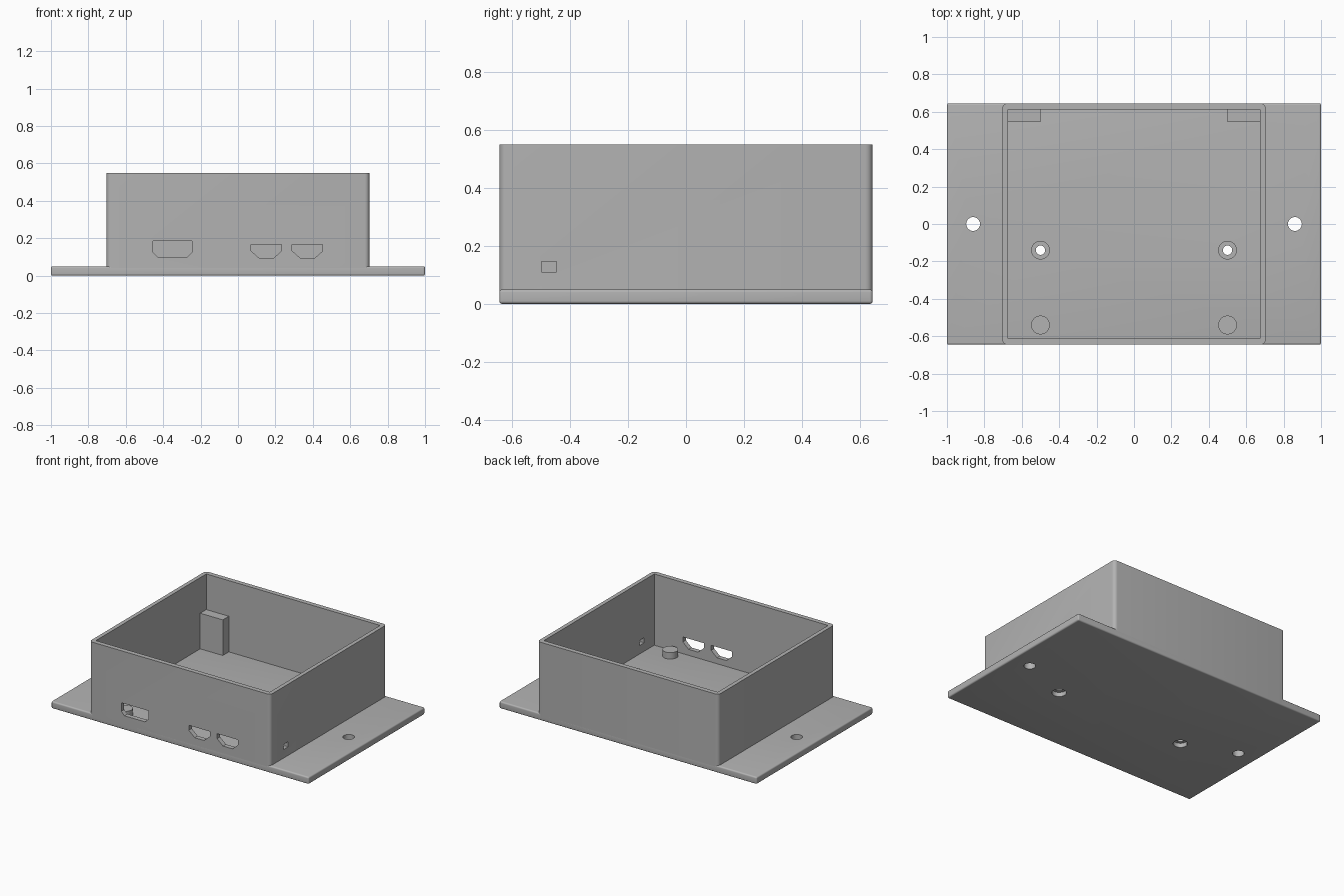
import bpy, bmesh, math
from mathutils import Matrix, Vector

if "Cube" in bpy.data.objects:
    bpy.data.objects.remove(bpy.data.objects["Cube"], do_unlink=True)

grey = bpy.data.materials.new("plain_grey")
grey.use_nodes = True
colour = (0.45, 0.45, 0.45, 1)
grey.diffuse_color = colour
grey.node_tree.nodes["Principled BSDF"].inputs["Base Color"].default_value = colour


def make(name, bm):
    bmesh.ops.recalc_face_normals(bm, faces=bm.faces)
    mesh = bpy.data.meshes.new(name)
    bm.to_mesh(mesh)
    bm.free()
    mesh.materials.append(grey)
    ob = bpy.data.objects.new(name, mesh)
    bpy.context.collection.objects.link(ob)
    return ob


def block(name, low, high, radius=0, upright_only=False):
    low, high = Vector(low), Vector(high)
    bm = bmesh.new()
    size = Matrix.Diagonal((*(high - low), 1))
    bmesh.ops.create_cube(bm, size=1, matrix=Matrix.Translation((low + high) / 2) @ size)
    if radius:
        edges = [e for e in bm.edges if not upright_only
                 or abs(e.verts[0].co.z - e.verts[1].co.z) > 0.1]
        bmesh.ops.bevel(bm, geom=edges, offset=radius, segments=5,
                        profile=0.5, affect='EDGES')
    return make(name, bm)


def cylinder(name, x, y, radius, z0, z1):
    bm = bmesh.new()
    bmesh.ops.create_cone(bm, cap_ends=True, segments=40, radius1=radius,
                          radius2=radius, depth=z1 - z0,
                          matrix=Matrix.Translation((x, y, (z0 + z1) / 2)))
    return make(name, bm)


def port(x0, x1, z0, z1, cx, cz):
    # Connector outline with clipped lower corners, run through the front wall
    outline = [(x0, z1), (x1, z1), (x1, z0 + cz), (x1 - cx, z0),
               (x0 + cx, z0), (x0, z0 + cz)]
    bm = bmesh.new()
    face = bm.faces.new([bm.verts.new((x, -0.7, z)) for x, z in outline])
    out = bmesh.ops.extrude_face_region(bm, geom=[face])
    bmesh.ops.translate(bm, vec=(0, 0.15, 0),
                        verts=[v for v in out["geom"] if isinstance(v, bmesh.types.BMVert)])
    return make("port_cutter", bm)


def cut(ob, cutters):
    bpy.context.view_layer.objects.active = ob
    for c in cutters:
        c.hide_render = True
        mod = ob.modifiers.new("cut", 'BOOLEAN')
        mod.operation, mod.solver, mod.object = 'DIFFERENCE', 'EXACT', c
        bpy.ops.object.modifier_apply(modifier=mod.name)
        bpy.data.objects.remove(c, do_unlink=True)


# Mounting plate with outer screw holes and counterbored inner holes
plate = block("base_plate", (-1, -0.645, 0), (1, 0.645, 0.05), 0.01)
holes = []
for s in (-1, 1):
    holes += [cylinder("hole", s * 0.86, 0, 0.037, -0.1, 0.2),
              cylinder("hole", s * 0.5, -0.14, 0.046, -0.1, 0.03),
              cylinder("hole", s * 0.5, -0.14, 0.025, -0.1, 0.2)]
cut(plate, holes)

# Open-topped enclosure walls with connector openings
walls = block("enclosure_walls", (-0.703, -0.645, 0.01), (0.703, 0.645, 0.55), 0.025, True)
cut(walls, [
    block("cavity", (-0.675, -0.612, -0.1), (0.675, 0.612, 0.8)),
    port(-0.455, -0.245, 0.1, 0.185, 0.025, 0.025),
    port(0.07, 0.233, 0.092, 0.167, 0.045, 0.04),
    port(0.29, 0.453, 0.092, 0.167, 0.045, 0.04),
    block("side_slot", (0.6, -0.5, 0.11), (0.8, -0.447, 0.146)),
])

parts = [plate, walls]
for side, s in (("right", -1), ("left", 1)):
    # Rear corner support posts
    xs = sorted((s * 0.5, s * 0.68))
    block(side + "_corner_post", (xs[0], 0.545, 0.04), (xs[1], 0.62, 0.3))
    # Board standoffs, the rear pair drilled through
    drilled = cylinder(side + "_drilled_standoff", s * 0.5, -0.14, 0.05, 0.045, 0.095)
    cut(drilled, [cylinder("hole", s * 0.5, -0.14, 0.025, -0.1, 0.2)])
    solid = cylinder(side + "_solid_standoff", s * 0.5, -0.54, 0.05, 0.045, 0.095)
    parts += [drilled, solid]

# Smooth the rounded surfaces, keeping edges crisp
bpy.ops.object.select_all(action='DESELECT')
for ob in parts:
    ob.select_set(True)
bpy.context.view_layer.objects.active = plate
bpy.ops.object.shade_smooth_by_angle(angle=math.radians(30))
